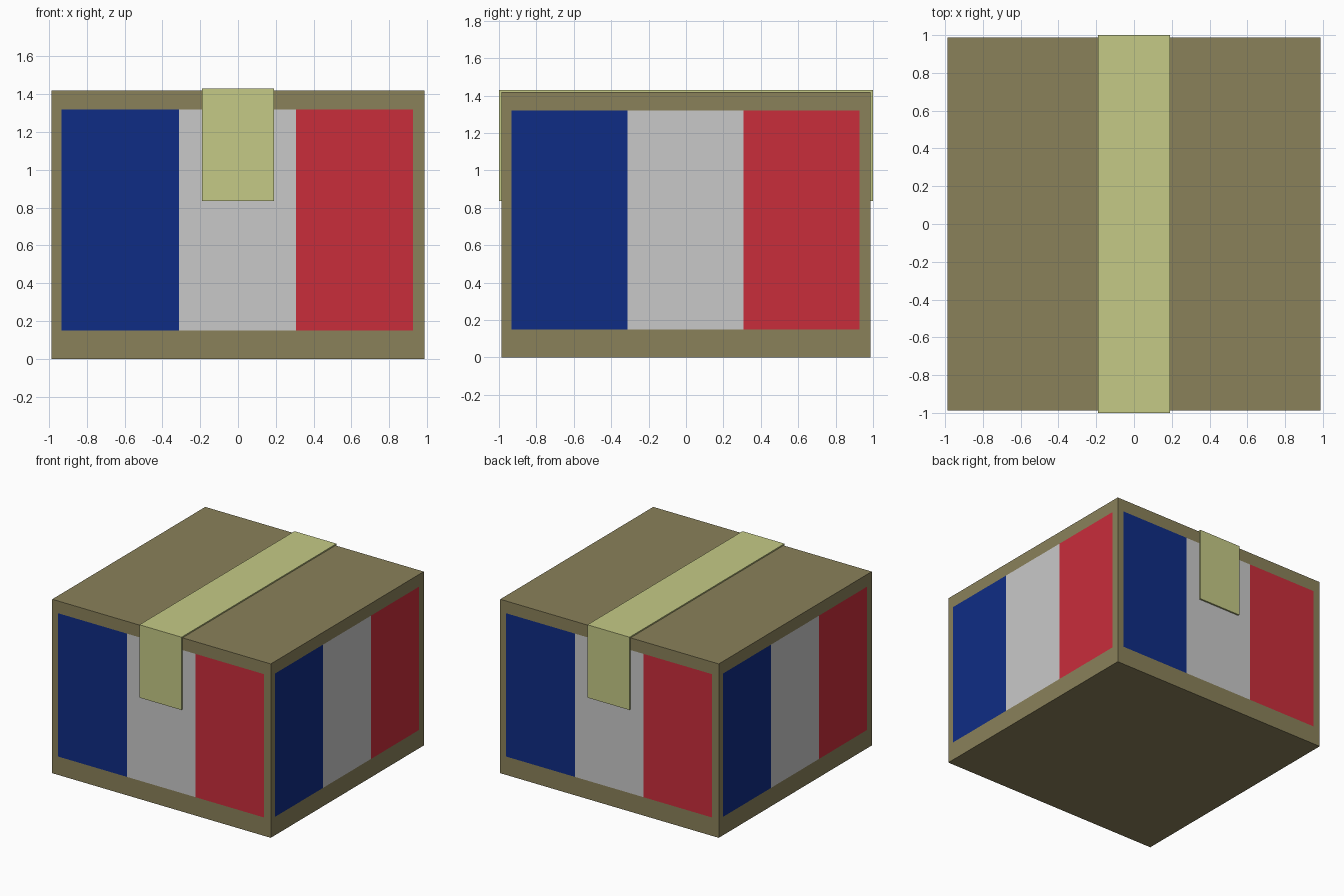
import bpy, bmesh
from mathutils import Matrix, Vector

if "Cube" in bpy.data.objects:
    bpy.data.objects.remove(bpy.data.objects["Cube"])

HALF, HEIGHT = 0.987, 1.42


def material(name, rgb):
    lin = [(c / 255 / 12.92) if c < 11 else ((c / 255 + 0.055) / 1.055) ** 2.4 for c in rgb]
    m = bpy.data.materials.new(name)
    m.diffuse_color = (*lin, 1)
    m.use_nodes = True
    m.node_tree.nodes["Principled BSDF"].inputs["Base Color"].default_value = m.diffuse_color
    return m


cardboard = material("cardboard", (138, 129, 90))
blue = material("blue", (15, 44, 133))
white = material("white", (201, 201, 201))
red = material("red", (201, 45, 59))
tape_colour = material("tape_yellow", (197, 202, 134))


def finish(bm, name, mats):
    bmesh.ops.recalc_face_normals(bm, faces=bm.faces)
    mesh = bpy.data.meshes.new(name)
    bm.to_mesh(mesh)
    bm.free()
    for m in mats:
        mesh.materials.append(m)
    obj = bpy.data.objects.new(name, mesh)
    bpy.context.collection.objects.link(obj)
    return obj


# Box: four walls, each cut into a border and three colour stripes
cuts = [-HALF, -0.933, -0.313, 0.307, 0.927]
levels = [0, 0.15, 1.32, HEIGHT]
bm = bmesh.new()
rings = []
for z in levels:
    ring = []
    for side in range(4):
        turn = Matrix.Rotation(side * 1.5707963267948966, 3, 'Z')
        ring += [bm.verts.new(turn @ Vector((x, -HALF, z))) for x in cuts]
    rings.append(ring)
n = len(rings[0])
for row in range(3):
    for i in range(n):
        j = (i + 1) % n
        f = bm.faces.new((rings[row][i], rings[row][j], rings[row + 1][j], rings[row + 1][i]))
        column = i % 5
        if row == 1 and 1 <= column <= 3:
            f.material_index = column
bm.faces.new(rings[-1])
bm.faces.new(rings[0][::-1])
finish(bm, "box", [cardboard, blue, white, red])

# Tape: U-shaped strip folded over the top, front and back
w, drop, top = 0.19, 0.835, 1.43
profile = [(-1, drop), (-1, top), (1, top), (1, drop),
           (HALF, drop), (HALF, HEIGHT), (-HALF, HEIGHT), (-HALF, drop)]
bm = bmesh.new()
face = bm.faces.new([bm.verts.new((-w, y, z)) for y, z in profile])
ext = bmesh.ops.extrude_face_region(bm, geom=[face], use_keep_orig=True)
moved = [g for g in ext["geom"] if isinstance(g, bmesh.types.BMVert)]
bmesh.ops.translate(bm, verts=moved, vec=(2 * w, 0, 0))
finish(bm, "tape", [tape_colour])
